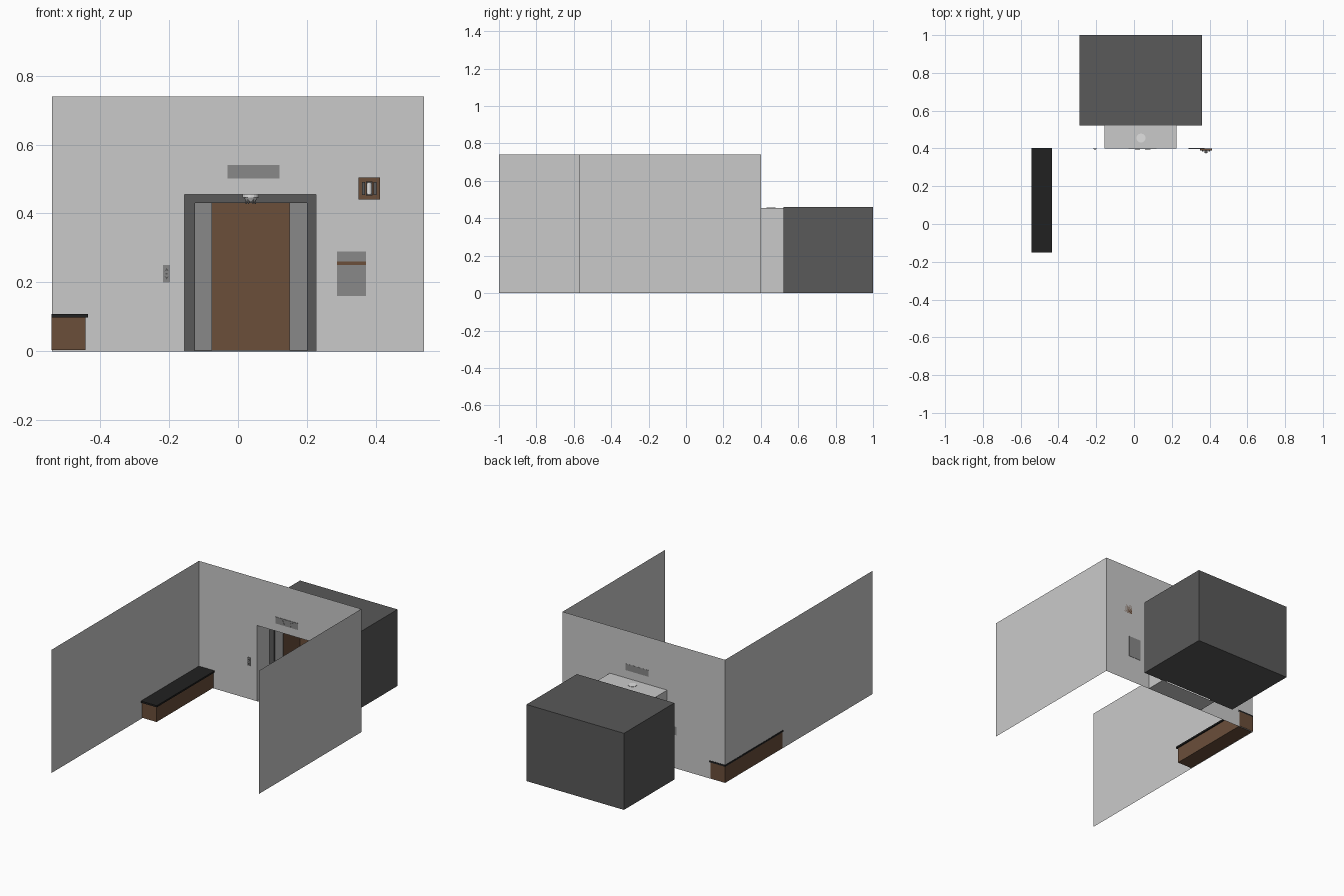
import bpy, bmesh, math
from mathutils import Matrix

if "Cube" in bpy.data.objects:
    bpy.data.objects.remove(bpy.data.objects["Cube"])


def mat(name, r, g, b):
    m = bpy.data.materials.new(name)
    m.diffuse_color = (r, g, b, 1)
    m.use_nodes = True
    m.node_tree.nodes["Principled BSDF"].inputs["Base Color"].default_value = m.diffuse_color
    return m


WALL = mat("wall light grey", 0.59, 0.59, 0.59)
DARK = mat("dark grey", 0.1, 0.1, 0.1)
METAL = mat("metal grey", 0.25, 0.25, 0.25)
WOOD = mat("brown wood", 0.145, 0.077, 0.042)
BLACK = mat("black cushion", 0.015, 0.015, 0.015)
WHITE = mat("lamp white", 0.75, 0.75, 0.75)


def mesh(name, verts, faces, m):
    me = bpy.data.meshes.new(name)
    me.from_pydata(verts, [], faces)
    me.materials.append(m)
    ob = bpy.data.objects.new(name, me)
    bpy.context.collection.objects.link(ob)
    return ob


def box(name, x0, x1, y0, y1, z0, z1, m):
    v = [(x, y, z) for x in (x0, x1) for y in (y0, y1) for z in (z0, z1)]
    f = [(0, 1, 3, 2), (4, 6, 7, 5), (0, 4, 5, 1), (2, 3, 7, 6), (0, 2, 6, 4), (1, 5, 7, 3)]
    return mesh(name, v, f, m)


def cone(name, x, y, z0, z1, r0, r1, m, n=16):
    bm = bmesh.new()
    bmesh.ops.create_cone(bm, cap_ends=True, segments=n, radius1=r0, radius2=r1, depth=z1 - z0,
                          matrix=Matrix.Translation((x, y, (z0 + z1) / 2)))
    me = bpy.data.meshes.new(name)
    bm.to_mesh(me)
    bm.free()
    me.materials.append(m)
    ob = bpy.data.objects.new(name, me)
    bpy.context.collection.objects.link(ob)
    return ob


def plate(name, pts, y0, y1, m):
    """Prism from an xz outline, between two depths."""
    n = len(pts)
    v = [(x, y0, z) for x, z in pts] + [(x, y1, z) for x, z in pts]
    f = [tuple(range(n)), tuple(reversed(range(n, 2 * n)))]
    f += [(i, n + i, n + (i + 1) % n, (i + 1) % n) for i in range(n)]
    return mesh(name, v, f, m)


def arrow(name, x, z, w, h, up, y, m):
    s = 1 if up else -1
    plate(name, [(x - w, z - s * h), (x, z - s * h * 0.4), (x + w, z - s * h), (x, z + s * h)][::s],
          y - 0.0015, y, m)


# Lobby walls: single sheets, with the doorway cut out of the back one
W, H, Y = 0.54, 0.74, 0.4
L, R, T, B = -0.155, 0.226, 0.455, 0.522
mesh("back_wall", [(x, Y, z) for x, z in
     [(-W, 0), (L, 0), (L, T), (R, T), (R, 0), (W, 0), (W, H), (-W, H)]], [tuple(range(8))], WALL)
mesh("left_wall", [(-W, -1, 0), (-W, Y, 0), (-W, Y, H), (-W, -1, H)], [(0, 1, 2, 3)], WALL)
mesh("right_wall", [(W, -0.57, 0), (W, -0.57, H), (W, Y, H), (W, Y, 0)], [(0, 1, 2, 3)], WALL)

# Doorway tunnel: sides, ceiling and floor
loop = [(L, 0), (L, T), (R, T), (R, 0)]
mesh("doorway_tunnel", [(x, Y, z) for x, z in loop] + [(x, B, z) for x, z in loop],
     [(i, (i + 1) % 4, (i + 1) % 4 + 4, i + 4) for i in range(4)], WALL)

# Elevator cabin: dark shell with framed opening, brown lining
cx0, cx1, cz = -0.288, 0.36, 0.46
ox0, ox1, oz = -0.125, 0.2, 0.43
plate("cabin_front_frame", [(cx0, 0), (ox0, 0), (ox0, oz), (ox1, oz), (ox1, 0), (cx1, 0),
                            (cx1, cz), (cx0, cz)], B, 0.53, DARK)
yb = 1.0
mesh("cabin_shell", [(x, y, z) for y in (0.53, yb) for x, z in
                     [(cx0, 0), (cx1, 0), (cx1, cz), (cx0, cz)]],
     [(0, 1, 5, 4), (1, 2, 6, 5), (2, 3, 7, 6), (3, 0, 4, 7), (4, 5, 6, 7)], DARK)
e = 0.004
mesh("cabin_lining", [(x, y, z) for y in (0.545, yb - e) for x, z in
                      [(cx0 + e, e), (cx1 - e, e), (cx1 - e, cz - e), (cx0 + e, cz - e)]],
     [(4, 5, 1, 0), (5, 6, 2, 1), (6, 7, 3, 2), (7, 4, 0, 3), (7, 6, 5, 4)], WOOD)

# Half-open sliding doors
box("left_door", -0.237, -0.075, 0.532, 0.54, 0.002, 0.44, METAL)
box("right_door", 0.15, 0.312, 0.532, 0.54, 0.002, 0.44, METAL)

# Bench along the left wall
box("bench_body", -0.542, -0.443, -0.14, 0.402, 0.004, 0.098, WOOD)
box("bench_top", -0.542, -0.435, -0.15, 0.402, 0.098, 0.108, BLACK)

# Floor indicator above the door
box("indicator_panel", -0.03, 0.12, 0.397, 0.401, 0.502, 0.541, METAL)
arrow("indicator_up", 0.018, 0.522, 0.014, 0.013, True, 0.397, METAL)
arrow("indicator_down", 0.073, 0.522, 0.014, 0.013, False, 0.397, METAL)

# Call button panel
box("call_panel", -0.218, -0.197, 0.397, 0.401, 0.2, 0.25, METAL)
arrow("call_up", -0.207, 0.237, 0.006, 0.005, True, 0.397, DARK)
arrow("call_down", -0.207, 0.213, 0.006, 0.005, False, 0.397, DARK)
box("call_key", -0.21, -0.204, 0.396, 0.397, 0.223, 0.227, DARK)

# Notice panel with brown stripe
box("notice_panel", 0.288, 0.372, 0.398, 0.402, 0.16, 0.289, METAL)
box("notice_stripe", 0.288, 0.372, 0.397, 0.398, 0.251, 0.26, WOOD)

# Wall lamp: wooden plate, dark brackets, white tube
box("sconce_plate", 0.35, 0.412, 0.39, 0.4, 0.44, 0.504, WOOD)
for side, x in (("left", 0.36), ("right", 0.394)):
    box("sconce_bracket_" + side, x, x + 0.008, 0.384, 0.39, 0.454, 0.491, DARK)
for part, z in (("lower", 0.452), ("upper", 0.489)):
    box("sconce_arm_" + part, 0.372, 0.39, 0.377, 0.39, z, z + 0.004, DARK)
cone("sconce_tube", 0.381, 0.382, 0.456, 0.489, 0.008, 0.008, WHITE, 12)

# Small ceiling lamp inside the doorway
lx, ly = 0.037, 0.455
cone("ceiling_lamp_base", lx, ly, 0.446, 0.457, 0.024, 0.024, WHITE)
cone("ceiling_lamp_shade", lx, ly, 0.434, 0.446, 0.012, 0.02, WHITE)
for i in range(6):
    a = math.tau * i / 6
    cone(f"ceiling_lamp_bulb_{i}", lx + 0.013 * math.cos(a), ly + 0.013 * math.sin(a),
         0.428, 0.44, 0.002, 0.003, METAL, 8)
